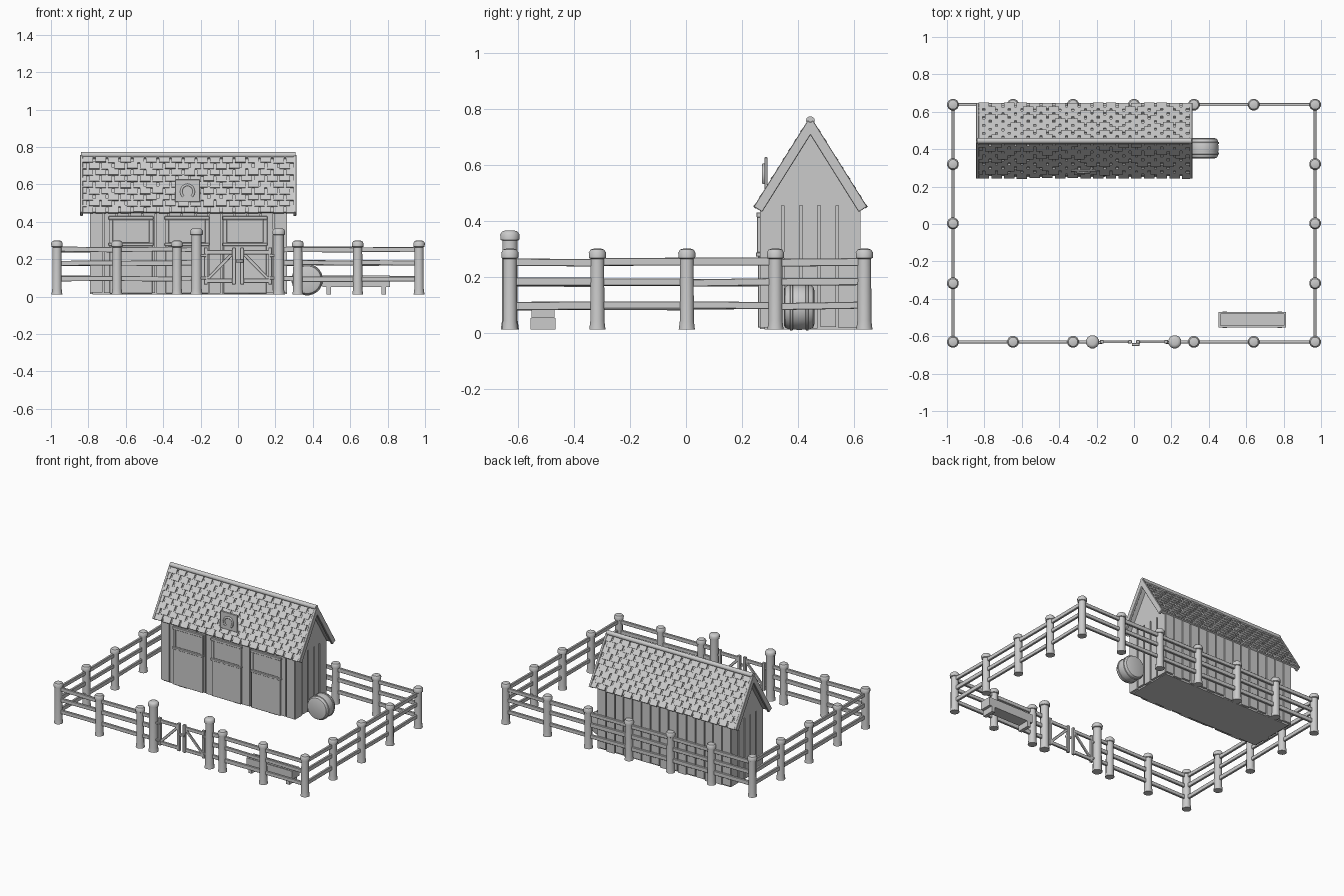
import bpy, bmesh, math, random
from mathutils import Matrix, Vector

if "Cube" in bpy.data.objects:
    bpy.data.objects.remove(bpy.data.objects["Cube"])

random.seed(4)
Z0 = 0.012


def finish(name, bm, bevel=0.0, smooth=False):
    bmesh.ops.recalc_face_normals(bm, faces=bm.faces)
    me = bpy.data.meshes.new(name)
    bm.to_mesh(me)
    bm.free()
    ob = bpy.data.objects.new(name, me)
    bpy.context.collection.objects.link(ob)
    if bevel:
        mod = ob.modifiers.new("worn_edges", 'BEVEL')
        mod.width, mod.segments = bevel, 1
    if smooth:
        bpy.context.view_layer.objects.active = ob
        ob.select_set(True)
        bpy.ops.object.shade_smooth_by_angle(angle=math.radians(40))
        ob.select_set(False)
    return ob


def box(bm, lo, hi):
    lo, hi = Vector(lo), Vector(hi)
    m = Matrix.Translation((lo + hi) / 2) @ Matrix.Diagonal((*(hi - lo), 1))
    bmesh.ops.create_cube(bm, size=1, matrix=m)


def beam(bm, a, b, width, height):
    """Rectangular bar from a to b, height measured in the vertical plane."""
    a, b = Vector(a), Vector(b)
    x = (b - a).normalized()
    y = Vector((0, 0, 1)).cross(x).normalized()
    rot = Matrix((x, y, x.cross(y))).transposed().to_4x4()
    m = Matrix.Translation((a + b) / 2) @ rot @ Matrix.Diagonal(((b - a).length, width, height, 1))
    bmesh.ops.create_cube(bm, size=1, matrix=m)


def lathe(bm, profile, at, axis='Z', sides=12):
    """Revolve (radius, height) pairs into a capped solid."""
    rings = []
    for r, h in profile:
        ring = []
        for i in range(sides):
            t = 2 * math.pi * (i + 0.5) / sides
            c, s = r * math.cos(t), r * math.sin(t)
            p = (c, s, h) if axis == 'Z' else (c, h, s)
            ring.append(bm.verts.new(Vector(at) + Vector(p)))
        rings.append(ring)
    for p, q in zip(rings, rings[1:]):
        for i in range(sides):
            j = (i + 1) % sides
            bm.faces.new((p[i], p[j], q[j], q[i]))
    bm.faces.new(rings[0])
    bm.faces.new(rings[-1])


# ---- Fence posts with rounded caps
XS = [-0.968, -0.647, -0.326, 0, 0.32, 0.64, 0.968]
YS = [-0.63, -0.317, 0.003, 0.32, 0.638]


def post(bm, x, y, top, k=1.0):
    prof = [(0.030, Z0), (0.026, Z0 + 0.03), (0.025, top - 0.036), (0.031, top - 0.033),
            (0.032, top - 0.014), (0.025, top - 0.003), (0.015, top)]
    lathe(bm, [(r * k, h) for r, h in prof], (x, y, 0))


bm = bmesh.new()
for x in XS:
    post(bm, x, YS[-1], 0.30)
    if x:
        post(bm, x, YS[0], 0.30)
for y in YS[1:-1]:
    for x in (XS[0], XS[-1]):
        post(bm, x, y, 0.30)
finish("fence_posts", bm, smooth=True)

bm = bmesh.new()
for x in (-0.222, 0.218):
    post(bm, x, YS[0], 0.365, 1.12)
finish("gate_posts", bm, smooth=True)

# ---- Fence rails, one board per bay
bm = bmesh.new()
bays = [((a, YS[-1]), (b, YS[-1])) for a, b in zip(XS, XS[1:])]
fx = [[*XS[:3], -0.222], [0.218, *XS[4:]]]
for run in fx:
    bays += [((a, YS[0]), (b, YS[0])) for a, b in zip(run, run[1:])]
for x in (XS[0], XS[-1]):
    bays += [((x, a), (x, b)) for a, b in zip(YS, YS[1:])]
for a, b in bays:
    for z in (0.252, 0.180, 0.096):
        j = lambda: z + random.uniform(-0.003, 0.003)
        beam(bm, (*a, j()), (*b, j()), 0.016, random.uniform(0.025, 0.03))
finish("fence_rails", bm, 0.002)

# ---- Pair of braced gates with a latch
for s, name in ((-1, "left_gate"), (1, "right_gate")):
    bm = bmesh.new()
    y = YS[0]
    hinge, inner = s * 0.180, s * 0.022
    for x in (s * 0.172, inner):
        box(bm, (x - 0.010, y - 0.009, 0.065), (x + 0.010, y + 0.009, 0.262))
    for z in (0.085, 0.238):
        beam(bm, (hinge, y, z), (inner, y, z), 0.014, 0.024)
    beam(bm, (s * 0.165, y, 0.092), (s * 0.03, y, 0.23), 0.011, 0.018)
    for z in (0.10, 0.22):
        box(bm, (s * 0.19 - 0.02, y - 0.012, z - 0.007), (s * 0.19 + 0.02, y + 0.004, z + 0.007))
    finish(name, bm, 0.002)
bm = bmesh.new()
box(bm, (-0.012, -0.652, 0.182), (0.03, -0.636, 0.198))
finish("gate_latch", bm, 0.002)

# ---- Stable shell: solid pentagon extruded along x
XA, XB, YA, YB, YM = -0.792, 0.262, 0.265, 0.625, 0.445
bm = bmesh.new()
prof = [(YA + 0.015, Z0), (YB - 0.015, Z0), (YB - 0.015, 0.455), (YM, 0.72), (YA + 0.015, 0.455)]
face = bm.faces.new([bm.verts.new((XA + 0.015, y, z)) for y, z in prof])
ext = bmesh.ops.extrude_face_region(bm, geom=[face])
bmesh.ops.translate(bm, vec=(XB - XA - 0.03, 0, 0), verts=[v for v in ext['geom'] if isinstance(v, bmesh.types.BMVert)])
bm.faces.new([v for v in face.verts]) if not face.is_valid else None
finish("stable_core", bm)

# ---- Wall boards: gable ends, back and front
bm = bmesh.new()
w = (YB - YA) / 5.5
edges = [YA, 0.346, 0.411, 0.476, 0.541, YB]
for x0, x1 in ((XA, XA + 0.016), (XB - 0.016, XB)):
    for a, b in zip(edges, edges[1:]):
        box(bm, (x0, a + 0.005, Z0 + random.uniform(0, 0.012)), (x1, b - 0.005, 0.46))
    tri = [(YA + 0.01, 0.455), (YB - 0.01, 0.455), (YM, 0.725)]
    f = [[bm.verts.new((x, y, z)) for y, z in tri] for x in (x0, x1)]
    bm.faces.new(f[0])
    bm.faces.new(f[1])
    for i in range(3):
        j = (i + 1) % 3
        bm.faces.new((f[0][i], f[0][j], f[1][j], f[1][i]))
n = 15
step = (XB - XA) / n
for i in range(n):
    a = XA + i * step
    box(bm, (a + 0.004, YB - 0.016, Z0 + random.uniform(0, 0.014)), (a + step - 0.004, YB, 0.45))
    box(bm, (a + 0.004, YA, Z0 + random.uniform(0, 0.014)), (a + step - 0.004, YA + 0.016, 0.45))
finish("wall_boards", bm)

# ---- Three split stable doors on the front
DOORS = (-0.572, -0.272, 0.038)
bm = bmesh.new()
for cx in DOORS:
    box(bm, (cx - 0.115, 0.257, Z0 + 0.006), (cx + 0.115, 0.272, 0.272))
    box(bm, (cx - 0.098, 0.259, 0.288), (cx + 0.098, 0.272, 0.412))
    box(bm, (cx - 0.12, 0.250, 0.272), (cx + 0.12, 0.272, 0.287))
    box(bm, (cx - 0.12, 0.252, 0.412), (cx + 0.12, 0.272, 0.43))
    for s in (-1, 1):
        x = cx + s * 0.108
        box(bm, (x - 0.011, 0.254, 0.286), (x + 0.011, 0.272, 0.413))
finish("stable_doors", bm, 0.002)

# ---- Roof: slabs, staggered shingles, barge boards and ridge log
RX0, RX1 = -0.845, 0.312
RIDGE = Vector((0, YM, 0.748))
slab, shingles, barge = bmesh.new(), bmesh.new(), bmesh.new()
ROWS = 9
for s in (-1, 1):
    d = Vector((0, s * 0.188, -0.300))
    L = d.length
    d.normalize()
    nrm = Vector((0, s * -d.z, s * d.y))
    basis = Matrix((Vector((1, 0, 0)), d, nrm)).transposed().to_4x4()

    def slope_box(bm, x0, x1, t0, t1, h0, h1, tilt=0.0):
        c = RIDGE + d * (t0 + t1) / 2 + nrm * (h0 + h1) / 2 + Vector(((x0 + x1) / 2, 0, 0))
        m = Matrix.Translation(c) @ basis @ Matrix.Rotation(tilt, 4, 'X')
        bmesh.ops.create_cube(bm, size=1, matrix=m @ Matrix.Diagonal((x1 - x0, t1 - t0, h1 - h0, 1)))

    slope_box(slab, RX0 + 0.01, RX1 - 0.01, 0, L - 0.004, -0.014, 0.002)
    for x in (RX0, RX1 - 0.016):
        slope_box(barge, x, x + 0.016, -0.004, L + 0.006, -0.022, 0.014)
    for r in range(ROWS):
        rl = L / ROWS
        x = RX0 + 0.014 - (0.034 if r % 2 else 0)
        while x < RX1 - 0.03:
            a, b = max(x, RX0 + 0.012), min(x + 0.056, RX1 - 0.012)
            if b - a > 0.012:
                up = random.choice((0, 0, 0.001, 0.003))
                slope_box(shingles, a, b, r * rl - 0.004, (r + 1) * rl + random.uniform(0.002, 0.008),
                          0.001 + up, 0.010 + up, 0.12)
            x += 0.068
finish("roof_slabs", slab)
finish("roof_shingles", shingles)
finish("barge_boards", barge, 0.002)

bm = bmesh.new()
bmesh.ops.create_cone(bm, cap_ends=True, segments=10, radius1=0.016, radius2=0.016, depth=RX1 - RX0 - 0.01,
                      matrix=Matrix.Translation(((RX0 + RX1) / 2, YM, 0.758)) @ Matrix.Rotation(math.pi / 2, 4, 'Y'))
finish("ridge_log", bm, smooth=True)

# ---- Sign plate on the roof with a horseshoe
bm = bmesh.new()
box(bm, (-0.338, 0.280, 0.505), (-0.202, 0.292, 0.628))
for x in (-0.31, -0.23):
    box(bm, (x - 0.008, 0.288, 0.515), (x + 0.008, 0.32, 0.53))
finish("sign_plate", bm, 0.003)
cu = bpy.data.curves.new("horseshoe", 'CURVE')
cu.dimensions, cu.bevel_depth, cu.bevel_resolution, cu.use_fill_caps = '3D', 0.007, 1, True
sp = cu.splines.new('POLY')
sp.points.add(12)
for i, p in enumerate(sp.points):
    t = math.radians(-50 + 280 * i / 12)
    p.co = (-0.27 + 0.034 * math.cos(t), 0.278, 0.562 + 0.036 * math.sin(t), 1)
bpy.context.collection.objects.link(bpy.data.objects.new("horseshoe", cu))

# ---- Round hay bale with two binding bands
bm = bmesh.new()
lathe(bm, [(0.062, -0.054), (0.074, -0.050), (0.080, -0.038), (0.082, 0), (0.080, 0.038),
           (0.074, 0.050), (0.062, 0.054)], (0.370, 0.405, 0.091), 'Y', 24)
finish("hay_bale", bm, smooth=True)
bm = bmesh.new()
for y in (-0.028, 0.028):
    lathe(bm, [(0.079, y - 0.006), (0.0845, y - 0.004), (0.0845, y + 0.004), (0.079, y + 0.006)],
          (0.370, 0.405, 0.091), 'Y', 24)
finish("bale_bands", bm, smooth=True)

# ---- Feeding trough on two feet
bm = bmesh.new()
x0, x1, y0, y1 = 0.452, 0.812, -0.553, -0.470
box(bm, (x0, y0, 0.052), (x1, y1, 0.066))
for a, b in ((y0, y0 + 0.011), (y1 - 0.011, y1)):
    box(bm, (x0, a, 0.06), (x1, b, 0.112))
for a, b in ((x0, x0 + 0.011), (x1 - 0.011, x1)):
    box(bm, (a, y0 + 0.01, 0.06), (b, y1 - 0.01, 0.112))
box(bm, (x0 + 0.01, y0 + 0.01, 0.06), (x1 - 0.01, y1 - 0.01, 0.098))
for x in (0.484, 0.780):
    box(bm, (x - 0.012, y0 - 0.003, Z0), (x + 0.012, y1 + 0.003, 0.053))
finish("trough", bm)
